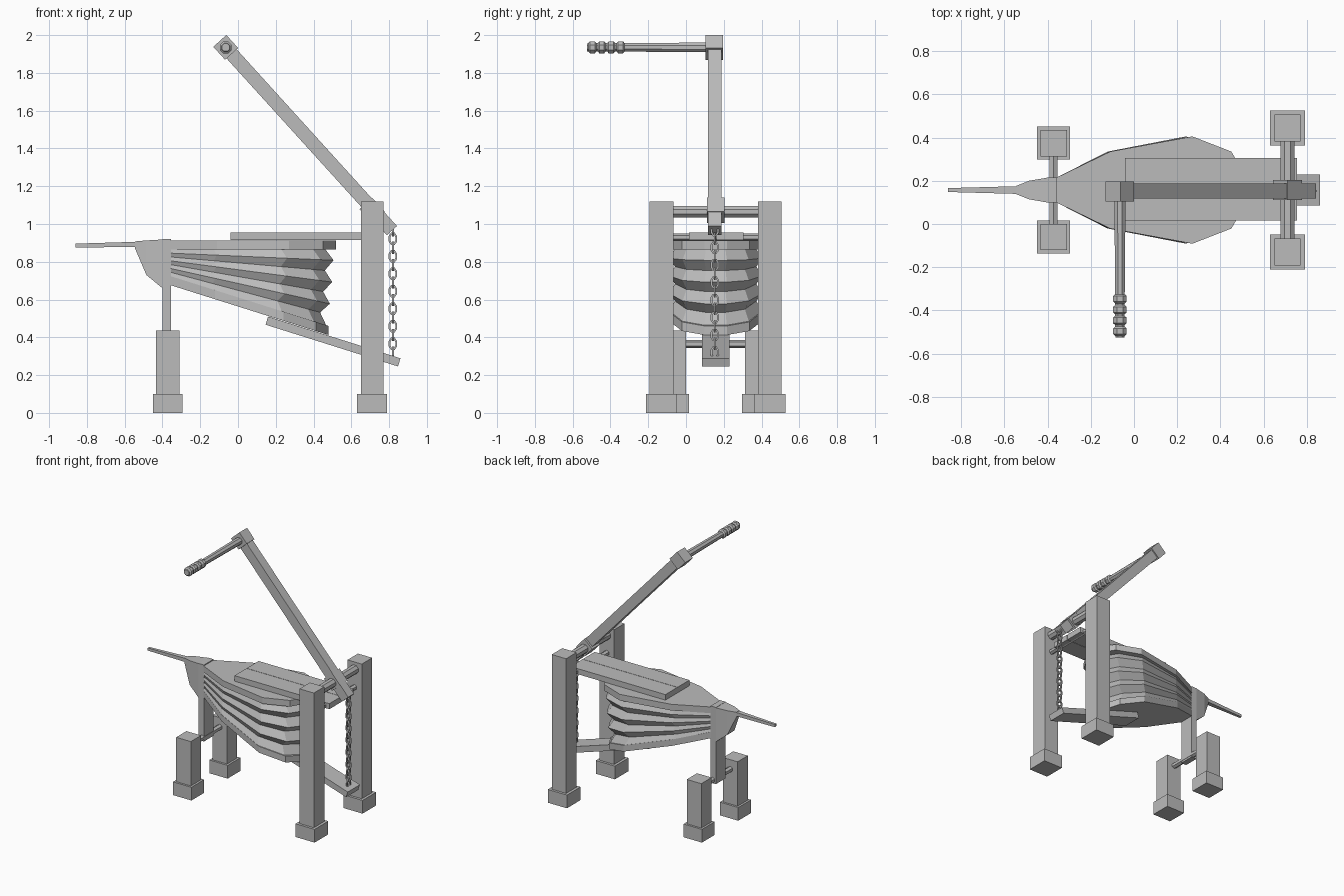
import bpy, bmesh, math
from mathutils import Matrix, Vector

if "Cube" in bpy.data.objects:
    bpy.data.objects.remove(bpy.data.objects["Cube"])

CY = 0.157  # long axis of the machine
grey = bpy.data.materials.new("plain_grey")
grey.diffuse_color = (0.5, 0.5, 0.5, 1)
grey.use_nodes = True
grey.node_tree.nodes["Principled BSDF"].inputs["Base Color"].default_value = grey.diffuse_color


def finish(name, bm):
    bmesh.ops.recalc_face_normals(bm, faces=bm.faces)
    me = bpy.data.meshes.new(name)
    bm.to_mesh(me)
    bm.free()
    me.materials.append(grey)
    ob = bpy.data.objects.new(name, me)
    bpy.context.collection.objects.link(ob)
    return ob


def box(name, c, size, tilt=0.0):
    """Box with centre, size and a tilt about the y axis."""
    bm = bmesh.new()
    m = Matrix.Translation(c) @ Matrix.Rotation(tilt, 4, 'Y') @ Matrix.Diagonal((*size, 1))
    bmesh.ops.create_cube(bm, size=1, matrix=m)
    return finish(name, bm)


def loft(name, rings):
    """Skin a list of equal closed rings and cap both ends."""
    bm = bmesh.new()
    vs = [[bm.verts.new(p) for p in r] for r in rings]
    n = len(rings[0])
    for a, b in zip(vs, vs[1:]):
        for i in range(n):
            j = (i + 1) % n
            bm.faces.new((a[i], a[j], b[j], b[i]))
    bm.faces.new(vs[0])
    bm.faces.new(vs[-1])
    return finish(name, bm)


def rod(name, x, z, stations, sides=8):
    """Turned rod along y from (y, radius) stations."""
    ang = [2 * math.pi * (i + 0.5) / sides for i in range(sides)]
    return loft(name, [[(x + r * math.cos(a), y, z + r * math.sin(a)) for a in ang]
                       for y, r in stations])


# Legs: two tall rear posts and two short front posts on square feet
for s, side in ((-1, "near"), (1, "far")):
    y = CY + s * 0.287
    box("rear_post_" + side, (0.71, y, 0.56), (0.12, 0.125, 1.12))
    box("rear_foot_" + side, (0.71, y + s * 0.0, 0.05), (0.16, 0.163, 0.1))
    y = CY + s * 0.217
    box("front_post_" + side, (-0.372, y, 0.218), (0.122, 0.122, 0.436))
    box("front_foot_" + side, (-0.372, y, 0.05), (0.154, 0.153, 0.1))

# Cross bars
rod("pivot_bar", 0.71, 1.065, [(-0.1, 0.034), (0.42, 0.034)], 8)
rod("support_bar", 0.71, 0.93, [(-0.1, 0.02), (0.42, 0.02)], 6)
rod("front_bar", -0.372, 0.365, [(-0.02, 0.021), (0.33, 0.021)], 6)

# Front upright and nozzle block
box("front_upright", (-0.378, CY, 0.63), (0.045, 0.115, 0.58))
sections = [(-0.40, 0.66, 0.918, 0.0575), (-0.485, 0.73, 0.913, 0.043), (-0.545, 0.87, 0.908, 0.019)]
loft("nozzle_block", [[(x, CY - w, a), (x, CY + w, a), (x, CY + w, b), (x, CY - w, b)]
                      for x, a, b, w in sections])
sections = [(-0.53, 0.878, 0.906, 0.018), (-0.86, 0.876, 0.896, 0.009)]
loft("spout", [[(x, CY - w, a), (x, CY + w, a), (x, CY + w, b), (x, CY - w, b)]
               for x, a, b, w in sections])

# Bellows: outline (distance from hinge, half width) fanned about the front
half = [(0.0, 0.057), (0.25, 0.178), (0.63, 0.248), (0.81, 0.178), (0.88, 0.06)]
outline = half + [(s, -w) for s, w in reversed(half)]
TILT = math.radians(17.5)


def layer(tilt, z, long=1.0, wide=1.0):
    return [(-0.36 + s * long * math.cos(tilt), CY + w * wide, z - s * long * math.sin(tilt))
            for s, w in outline]


loft("top_plate", [layer(0, 0.913), layer(0, 0.866)])
loft("bottom_plate", [layer(TILT, 0.725), layer(TILT, 0.677)])
folds = []
for i in range(8):
    t = i / 7
    k = (0.935, 0.87) if i % 2 == 0 else (0.985, 0.985)
    folds.append(layer(TILT * t, 0.866 - 0.141 * t, *k))
loft("leather_folds", folds)

# Boards above and below the bellows
for s in (-1, 1):
    box("top_plank", (0.357, CY + 0.003 + s * 0.073, 0.935), (0.795, 0.143, 0.042))
box("bottom_lever", (0.503, CY, 0.378), (0.735, 0.145, 0.045), TILT)

# Pump arm with pivot block and head
A, B = Vector((-0.065, CY - 0.005, 1.935)), Vector((0.815, CY - 0.005, 0.965))
d = B - A
tilt = math.atan2(-d.z, d.x)
box("pump_arm", (A + B) / 2, (d.length, 0.07, 0.072), tilt)
box("arm_head", (A.x, CY - 0.007, A.z), (0.093, 0.092, 0.093), tilt)
box("pivot_block", (0.71, CY, 1.072), (0.1, 0.092, 0.09), tilt)

# Handle with a ridged grip
st = [(0.12, 0.028), (-0.32, 0.024)]
for i in range(4):
    y = -0.325 - 0.05 * i
    st += [(y, 0.024), (y - 0.008, 0.034), (y - 0.034, 0.034), (y - 0.042, 0.024)]
st += [(-0.525, 0.022)]
rod("handle", A.x, A.z, st, 8)


# Chain of alternating links
def link(name, z, turned):
    bm = bmesh.new()
    n, rings = 8, []
    for i in range(n):
        a = 2 * math.pi * (i + 0.5) / n
        ring = []
        for r in ((-0.005, -0.005), (0.005, -0.005), (0.005, 0.005), (-0.005, 0.005)):
            u, v = (0.018 + r[0]) * math.cos(a) * 1.08, (0.028 + r[0]) * math.sin(a) * 1.08
            p = (r[1], u) if turned else (u, r[1])
            ring.append(bm.verts.new((0.82 + p[0], CY - 0.005 + p[1], z + v)))
        rings.append(ring)
    for i in range(n):
        a, b = rings[i], rings[(i + 1) % n]
        for j in range(4):
            k = (j + 1) % 4
            bm.faces.new((a[j], a[k], b[k], b[j]))
    finish(name, bm)


for i in range(15):
    link("chain_link", 0.968 - 0.0463 * i, i % 2 == 0)
